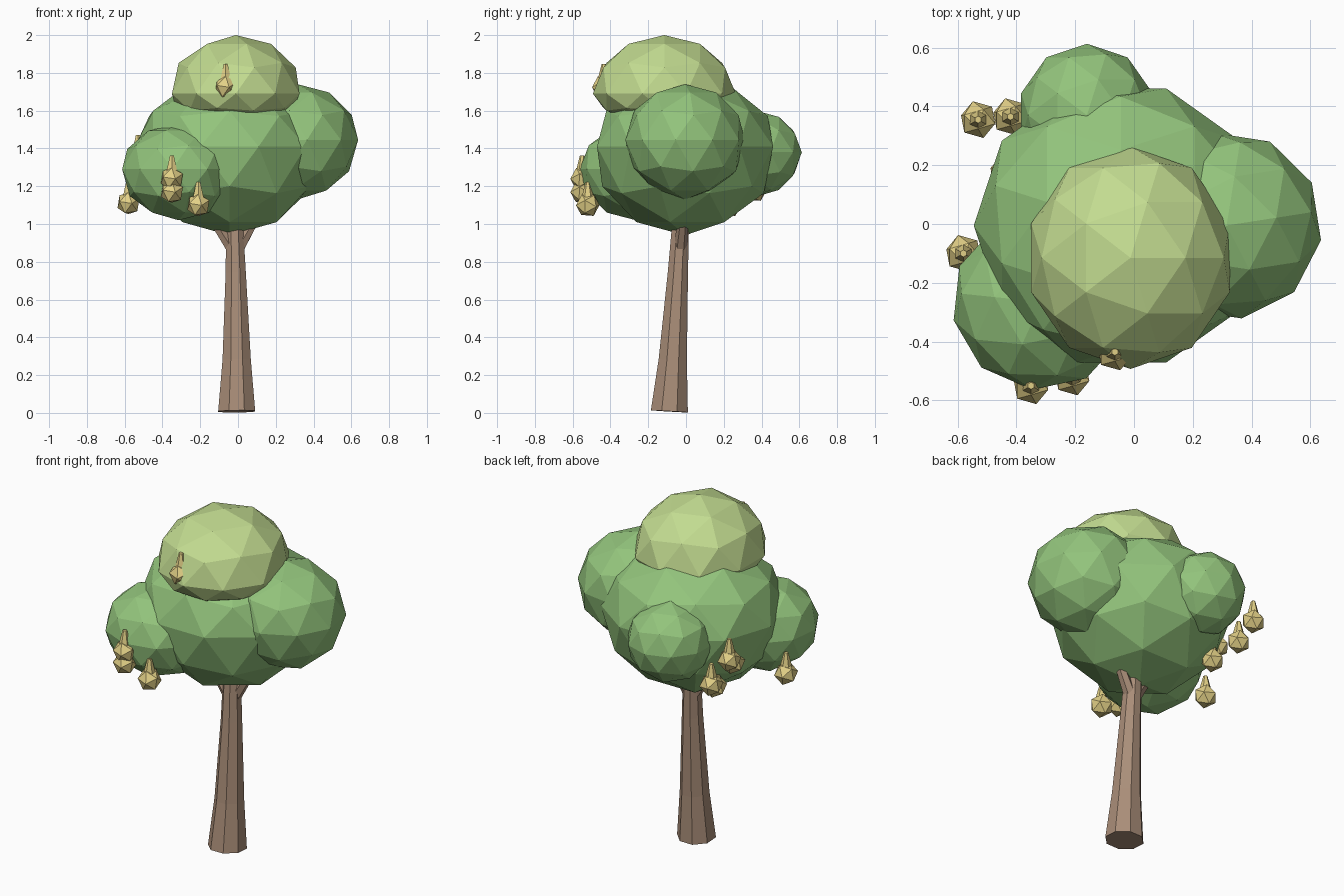
import bpy, bmesh, math
from mathutils import Vector, Matrix

if "Cube" in bpy.data.objects:
    bpy.data.objects.remove(bpy.data.objects["Cube"])


def mat(name, rgb):
    m = bpy.data.materials.new(name)
    m.diffuse_color = (*rgb, 1)
    m.use_nodes = True
    m.node_tree.nodes["Principled BSDF"].inputs["Base Color"].default_value = m.diffuse_color
    return m


BARK = mat("bark", (0.40, 0.27, 0.19))
LEAF = mat("leaf", (0.29, 0.55, 0.20))
LIGHT = mat("light_leaf", (0.54, 0.71, 0.28))
FRUIT = mat("fruit", (0.76, 0.63, 0.24))


def finish(bm, name, material):
    bmesh.ops.recalc_face_normals(bm, faces=bm.faces)
    me = bpy.data.meshes.new(name)
    bm.to_mesh(me)
    bm.free()
    me.materials.append(material)
    ob = bpy.data.objects.new(name, me)
    bpy.context.collection.objects.link(ob)
    return ob


def tube(name, path, sides, material):
    """Faceted tapered tube through (point, radius) pairs, rings square to its axis."""
    bm = bmesh.new()
    axis = (Vector(path[-1][0]) - Vector(path[0][0])).normalized()
    rot = Vector((0, 0, 1)).rotation_difference(axis)
    rings = []
    for p, r in path:
        rings.append([bm.verts.new(Vector(p) + rot @ Vector((
            r * math.cos(2 * math.pi * (i + 0.5) / sides),
            r * math.sin(2 * math.pi * (i + 0.5) / sides), 0))) for i in range(sides)])
    for a, b in zip(rings, rings[1:]):
        for i in range(sides):
            j = (i + 1) % sides
            bm.faces.new((a[i], a[j], b[j], b[i]))
    bm.faces.new(rings[0])
    bm.faces.new(rings[-1])
    return finish(bm, name, material)


def lobe(name, centre, rx, ry, up, down, turn, material):
    """Low-poly foliage ball with separate heights above and below its middle."""
    bm = bmesh.new()
    bmesh.ops.create_icosphere(bm, subdivisions=2, radius=1,
                               matrix=Matrix.Rotation(math.radians(turn), 4, 'Z'))
    for v in bm.verts:
        z = v.co.z * (up if v.co.z > 0 else down)
        v.co = Vector(centre) + Vector((v.co.x * rx, v.co.y * ry, z))
    return finish(bm, name, material)


def fruit(name, centre):
    """Small faceted ball with a blunt spike on top."""
    bm = bmesh.new()
    bmesh.ops.create_icosphere(bm, subdivisions=1, radius=0.065,
                               matrix=Matrix.Translation(centre) @ Matrix.Rotation(0.5, 4, 'X'))
    bmesh.ops.create_cone(bm, cap_ends=True, segments=6, radius1=0.037, radius2=0.012,
                          depth=0.10, matrix=Matrix.Translation(Vector(centre) + Vector((0, 0, 0.072))))
    return finish(bm, name, FRUIT)


# Trunk, leaning slightly to the back, and its short forks
tube("trunk", [((-0.007, -0.088, 0.008), 0.106), ((-0.007, -0.07, 0.28), 0.081),
               ((-0.012, -0.043, 0.74), 0.058), ((-0.018, -0.03, 0.98), 0.049)], 8, BARK)
tube("left_branch", [((-0.03, -0.035, 0.87), 0.036), ((-0.16, -0.05, 1.07), 0.025)], 6, BARK)
tube("right_branch", [((0.0, -0.03, 0.87), 0.036), ((0.12, -0.01, 1.08), 0.025)], 6, BARK)

# Foliage
lobe("crown_main", (-0.045, -0.005, 1.41), 0.50, 0.49, 0.36, 0.47, 18, LEAF)
lobe("crown_right", (0.315, -0.005, 1.445), 0.325, 0.32, 0.295, 0.315, 9, LEAF)
lobe("crown_front_left", (-0.315, -0.265, 1.29), 0.305, 0.30, 0.24, 0.27, 30, LEAF)
lobe("crown_back", (-0.16, 0.37, 1.38), 0.235, 0.243, 0.22, 0.235, 0, LEAF)
lobe("crown_top", (-0.012, -0.115, 1.69), 0.355, 0.378, 0.31, 0.17, 0, LIGHT)

# Fruits around the crown
for n, c in enumerate([(-0.53, 0.355, 1.35), (-0.42, 0.365, 1.18), (-0.58, -0.10, 1.11),
                       (-0.35, -0.55, 1.24), (-0.35, -0.55, 1.17), (-0.21, -0.52, 1.10),
                       (-0.065, -0.435, 1.725), (-0.35, 0.23, 1.10), (-0.43, 0.176, 1.24)]):
    fruit(f"fruit_{n + 1}", c)
